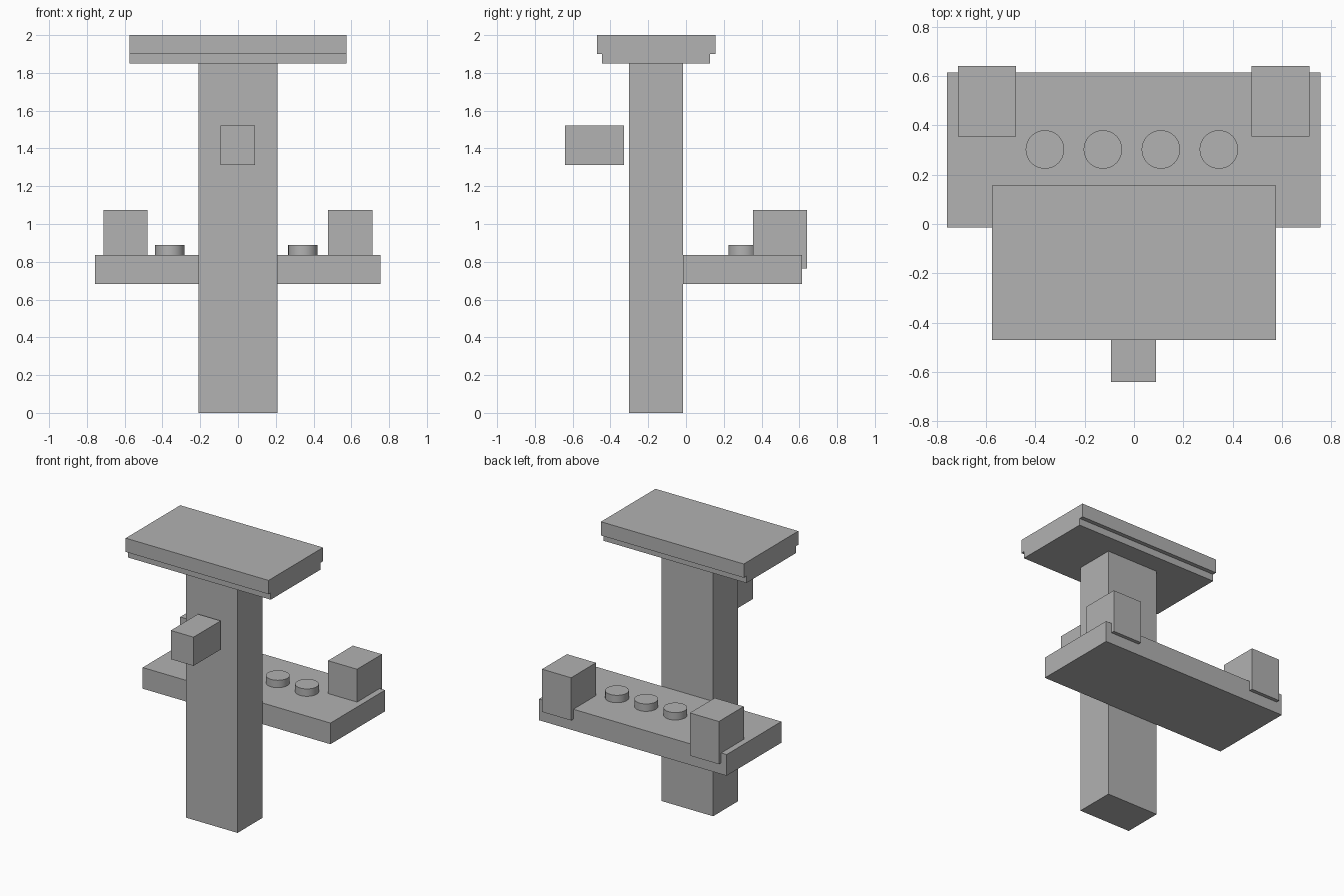
import bpy
import math

default_cube = bpy.data.objects.get("Cube")
if default_cube:
    bpy.data.objects.remove(default_cube, do_unlink=True)

# Single plain grey finish
GREY = (0.445, 0.445, 0.445, 1.0)
grey = bpy.data.materials.new("plain_grey")
grey.use_nodes = True
grey.diffuse_color = GREY
grey.node_tree.nodes["Principled BSDF"].inputs["Base Color"].default_value = GREY


def finish(name):
    obj = bpy.context.object
    obj.name = name
    obj.data.materials.append(grey)
    return obj


def box(name, x, y, z):
    """Box spanning the (low, high) ranges on each axis."""
    spans = (x, y, z)
    bpy.ops.mesh.primitive_cube_add(size=1, location=[(a + b) / 2 for a, b in spans])
    bpy.context.object.scale = [b - a for a, b in spans]
    bpy.ops.object.transform_apply(location=False, rotation=False, scale=True)
    return finish(name)


def stud(name, x, y, z, radius):
    """Short upright cylinder spanning the z range."""
    bpy.ops.mesh.primitive_cylinder_add(
        vertices=48, radius=radius, depth=z[1] - z[0], location=(x, y, sum(z) / 2))
    bpy.ops.object.shade_smooth_by_angle(angle=math.radians(35))
    return finish(name)


# Upright post
box("pillar", (-0.208, 0.208), (-0.302, -0.015), (0, 1.85))

# Stepped slab on top
box("top_slab_lower", (-0.575, 0.575), (-0.445, 0.127), (1.85, 1.90))
box("top_slab_upper", (-0.575, 0.575), (-0.47, 0.157), (1.90, 2.0))

# Block standing off the front of the post
box("front_block", (-0.093, 0.09), (-0.64, -0.328), (1.313, 1.522))

# Rear shelf
box("shelf", (-0.757, 0.755), (-0.015, 0.614), (0.682, 0.836))

# Corner blocks, sunk into the shelf and overhanging its back edge
for side, x in (("right", (-0.713, -0.479)), ("left", (0.477, 0.711))):
    box(side + "_shelf_block", x, (0.354, 0.64), (0.764, 1.075))

# Row of studs on the shelf
for i in range(4):
    stud(f"shelf_stud_{i + 1}", -0.361 + 0.235 * i, 0.302, (0.80, 0.89), 0.078)
